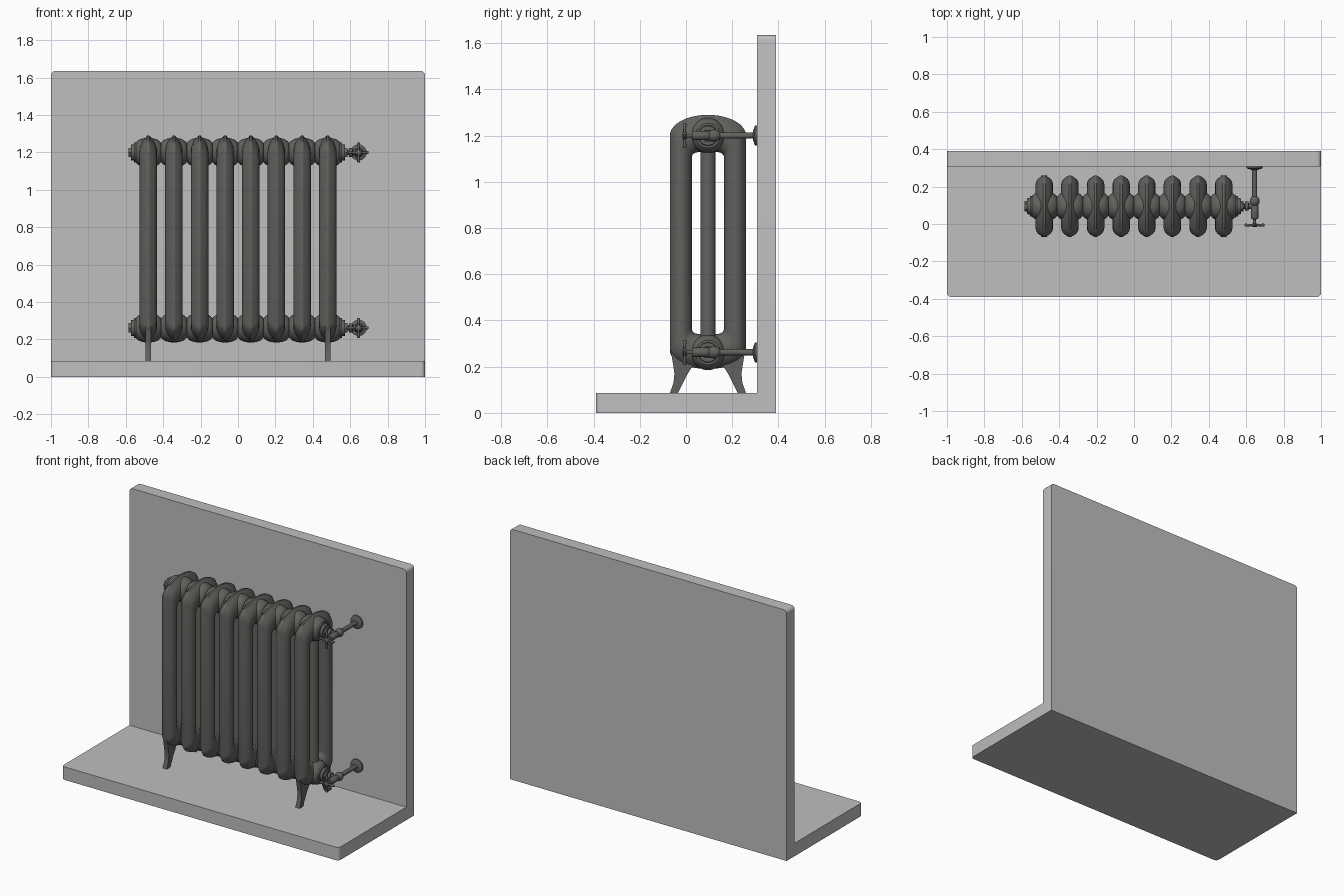
import bpy, bmesh, math
from mathutils import Matrix, Vector

cube = bpy.data.objects.get("Cube")
if cube:
    bpy.data.objects.remove(cube, do_unlink=True)


def material(name, rgb):
    m = bpy.data.materials.new(name)
    m.diffuse_color = (*rgb, 1)
    m.use_nodes = True
    m.node_tree.nodes["Principled BSDF"].inputs["Base Color"].default_value = (*rgb, 1)
    return m


PLASTER = material("pale grey plaster", (0.52, 0.52, 0.52))
IRON = material("dark cast iron", (0.125, 0.12, 0.112))

MID_Y = 0.095          # centre line of the radiator
COUNT, PITCH = 8, 0.137
FIRST_X = -PITCH * (COUNT - 1) / 2
TOP_Z, LOW_Z = 1.2, 0.262


def finish(name, bm, mat, angle=40):
    bmesh.ops.recalc_face_normals(bm, faces=bm.faces)
    mesh = bpy.data.meshes.new(name)
    bm.to_mesh(mesh)
    bm.free()
    mesh.materials.append(mat)
    obj = bpy.data.objects.new(name, mesh)
    bpy.context.collection.objects.link(obj)
    bpy.ops.object.select_all(action="DESELECT")
    obj.select_set(True)
    bpy.context.view_layer.objects.active = obj
    bpy.ops.object.shade_smooth_by_angle(angle=math.radians(angle))
    return obj


def repeat(obj):
    arr = obj.modifiers.new("sections", "ARRAY")
    arr.count = COUNT
    arr.use_relative_offset = False
    arr.use_constant_offset = True
    arr.constant_offset_displace = (PITCH, 0, 0)


def lathe(name, profile, origin, axis, sides=28, stretch=1):
    """Turn (distance along axis, radius) pairs around an axis."""
    bm = bmesh.new()
    turn = Vector(axis).to_track_quat("Z", "Y").to_matrix().to_4x4()
    rings = []
    for d, r in profile:
        rings.append([bm.verts.new((r * stretch * math.cos(math.tau * i / sides),
                                    r * math.sin(math.tau * i / sides), d))
                      for i in range(sides)])
    for a, b in zip(rings, rings[1:]):
        for i in range(sides):
            j = (i + 1) % sides
            bm.faces.new((a[i], a[j], b[j], b[i]))
    bm.faces.new(rings[0])
    bm.faces.new(rings[-1])
    bm.transform(Matrix.Translation(origin) @ turn)
    return finish(name, bm, IRON)


def prism(name, outline, x0, x1, mat, bevel_rule=None):
    """Extrude a (y, z) outline along x, rounding the edges picked by a rule."""
    bm = bmesh.new()
    face = bm.faces.new([bm.verts.new((x0, y, z)) for y, z in outline])
    ext = bmesh.ops.extrude_face_region(bm, geom=[face])["geom"]
    bmesh.ops.translate(bm, vec=(x1 - x0, 0, 0),
                        verts=[v for v in ext if isinstance(v, bmesh.types.BMVert)])
    if bevel_rule:
        bmesh.ops.bevel(bm, geom=[e for e in bm.edges if bevel_rule(e)], offset=0.022,
                        segments=5, profile=0.5, affect="EDGES")
    return finish(name, bm, mat)


# Wall and floor in one piece, with rounded outer corners
WALL_TOP, FLOOR_TOP, DEPTH, WALL_Y = 1.635, 0.085, 0.39, 0.308


def outer_corner(e):
    a, b = (v.co for v in e.verts)
    if abs(a.x - b.x) > 0.01:
        return False
    return min(a.z, b.z) > WALL_TOP - 0.01 or max(a.y, b.y) < 0.01 - DEPTH


prism("wall_and_floor", [(-DEPTH, 0), (DEPTH, 0), (DEPTH, WALL_TOP), (WALL_Y, WALL_TOP),
                         (WALL_Y, FLOOR_TOP), (-DEPTH, FLOOR_TOP)],
      -1, 1, PLASTER, outer_corner)


# Radiator section: outer columns and headers as one ribbed closed loop
def power(v, p):
    return math.copysign(abs(v) ** p, v)


def section_frame():
    steps = 20
    pairs = []
    for top in (True, False):
        for k in range(steps + 1):
            a = math.pi * (k / steps + (0 if top else 1))
            c, s = math.cos(a), math.sin(a)
            if k in (0, steps):
                s = 0
            outer = Vector((0, MID_Y + 0.165 * c, (1.2 + 0.09 * s) if top else (0.27 + 0.08 * s)))
            inner = Vector((0, MID_Y + 0.07 * power(c, 0.5),
                            (1.09 if top else 0.38) + 0.04 * power(s, 0.5)))
            pairs.append((outer, inner))
    # share of the way inwards, half thickness
    half = [(0, 0.006), (0.04, 0.011), (0.1, 0.021), (0.2, 0.034), (0.33, 0.043),
            (0.5, 0.047), (0.67, 0.043), (0.82, 0.034), (0.94, 0.019)]
    ring = half + [(1, 0)] + [(t, -h) for t, h in reversed(half)]
    bm = bmesh.new()
    loops = [[bm.verts.new(o.lerp(i, t) + Vector((h, 0, 0))) for t, h in ring]
             for o, i in pairs]
    n = len(ring)
    for q, loop in enumerate(loops):
        nxt = loops[(q + 1) % len(loops)]
        for i in range(n):
            j = (i + 1) % n
            bm.faces.new((loop[i], loop[j], nxt[j], nxt[i]))
    bmesh.ops.translate(bm, verts=bm.verts, vec=(FIRST_X, 0, 0))
    return finish("section_frames", bm, IRON, 50)


repeat(section_frame())
repeat(lathe("middle_columns", [(0, 0.033), (0.9, 0.033)], (FIRST_X, MID_Y, 0.28),
             (0, 0, 1), 20))

# Hubs joining the sections, with end plugs and valves at both heights
hub_half = [(0.069, 0.05), (0.064, 0.057), (0.054, 0.066), (0.038, 0.073), (0.018, 0.077)]
hub = [(-d, r) for d, r in hub_half] + [(d, r) for d, r in reversed(hub_half)]
VALVE_X = 0.645

for level, z in (("upper", TOP_Z), ("lower", LOW_Z)):
    repeat(lathe(level + "_hubs", hub, (FIRST_X, MID_Y, z), (1, 0, 0)))
    for side, s in (("left", 1), ("right", -1)):
        start = (s * 0.54, MID_Y, z)
        lathe(f"{level}_{side}_bushing", [(0, 0.054), (0.016, 0.054), (0.016, 0.044),
                                          (0.033, 0.042)], start, (s, 0, 0))
        lathe(f"{level}_{side}_plug", [(0.02, 0.029), (0.046, 0.029)], start, (s, 0, 0), 6)

    # Union nut and valve body
    lathe(level + "_union", [(0, 0.014), (0.012, 0.014), (0.014, 0.024), (0.032, 0.024),
                             (0.034, 0.015), (0.065, 0.015)],
          (0.58, MID_Y, z), (1, 0, 0), 16)
    lathe(level + "_valve_body", [(0.0, 0.008), (0.025, 0.008), (0.027, 0.016), (0.034, 0.02),
                                  (0.094, 0.02), (0.1, 0.017), (0.105, 0.022), (0.118, 0.027),
                                  (0.132, 0.025), (0.145, 0.017), (0.148, 0.0135),
                                  (0.305, 0.0135)],
          (VALVE_X, 0, z), (0, 1, 0), 20)
    lathe(level + "_wall_flange", [(0, 0.02), (0.006, 0.036), (0.009, 0.043), (0.019, 0.043)],
          (VALVE_X, 0.29, z), (0, 1, 0))

    # Cross handle
    lathe(level + "_handle_boss", [(-0.016, 0.01), (-0.012, 0.015), (0.004, 0.015)],
          (VALVE_X, 0, z), (0, 1, 0), 16)
    for k, axis in enumerate(((1, 0, 0), (0, 0, 1))):
        lathe(f"{level}_handle_bar_{k + 1}",
              [(-0.054, 0.005), (-0.05, 0.008), (-0.02, 0.006), (0.02, 0.006),
               (0.05, 0.008), (0.054, 0.005)],
              (VALVE_X, -0.006, z), axis, 12)

# Curved feet under the end sections
foot = [(-0.066, 0.27), (-0.056, 0.21), (-0.05, 0.17), (-0.054, 0.13), (-0.07, FLOOR_TOP),
        (-0.035, FLOOR_TOP), (-0.02, 0.115), (0.005, 0.165), (0.03, 0.205), (0.045, 0.25)]
for side, x in (("left", -FIRST_X), ("right", FIRST_X)):
    prism(f"front_{side}_foot", foot, x - 0.015, x + 0.015, IRON)
    prism(f"back_{side}_foot", [(2 * MID_Y - y, z) for y, z in foot],
          x - 0.015, x + 0.015, IRON)
